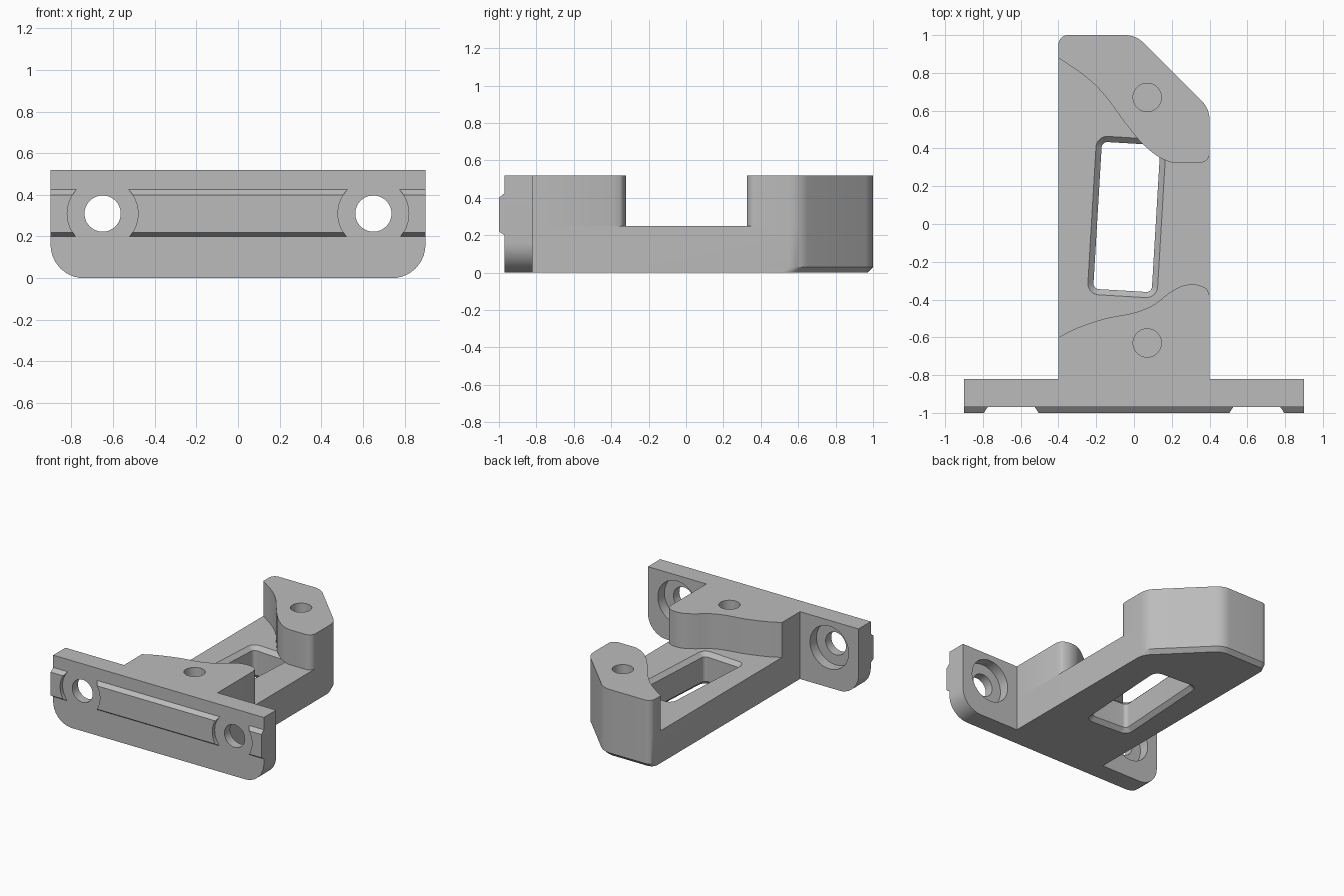
import bpy, bmesh, math
from mathutils import Vector, Matrix

if "Cube" in bpy.data.objects:
    bpy.data.objects.remove(bpy.data.objects["Cube"])

grey = bpy.data.materials.new("plain grey")
grey.use_nodes = True
grey.diffuse_color = (0.5, 0.5, 0.5, 1)
grey.node_tree.nodes["Principled BSDF"].inputs["Base Color"].default_value = (0.5, 0.5, 0.5, 1)


def rounded(corners, steps=8):
    """Polygon with filleted corners, each given as (x, y, radius)."""
    pts, n = [], len(corners)
    for i, (x, y, r) in enumerate(corners):
        p = Vector((x, y))
        if r == 0:
            pts.append(p)
            continue
        a = (Vector(corners[i - 1][:2]) - p).normalized()
        b = (Vector(corners[(i + 1) % n][:2]) - p).normalized()
        half = a.angle(b) / 2
        c = p + (a + b).normalized() * r / math.sin(half)
        u = p + a * r / math.tan(half) - c
        w = p + b * r / math.tan(half) - c
        pts += [c + u.lerp(w, k / steps).normalized() * r for k in range(steps + 1)]
    return pts


def flowing(knots, steps=6):
    """Smooth curve through the knots."""
    k = [Vector(p) for p in knots]
    k = [2 * k[0] - k[1]] + k + [2 * k[-1] - k[-2]]
    out = []
    for a, b, c, d in zip(k, k[1:], k[2:], k[3:]):
        for s in range(steps):
            t = s / steps
            out.append(0.5 * (2 * b + (c - a) * t + (2 * a - 5 * b + 4 * c - d) * t ** 2
                              + (3 * b - a - 3 * c + d) * t ** 3))
    return out + [k[-2]]


def loft(name, rings, upright=False):
    """Solid through (outline, level) rings; upright puts outlines in xz and levels in y."""
    bm = bmesh.new()
    loops = []
    for outline, h in rings:
        loops.append([bm.verts.new((p.x, h, p.y) if upright else (p.x, p.y, h)) for p in outline])
    bm.faces.new(loops[0])
    bm.faces.new(loops[-1])
    for lo, hi in zip(loops, loops[1:]):
        for i in range(len(lo)):
            bm.faces.new((lo[i - 1], lo[i], hi[i], hi[i - 1]))
    bmesh.ops.recalc_face_normals(bm, faces=bm.faces)
    me = bpy.data.meshes.new(name)
    bm.to_mesh(me)
    bm.free()
    me.materials.append(grey)
    ob = bpy.data.objects.new(name, me)
    bpy.context.collection.objects.link(ob)
    return ob


def circle(x, y, r, n=48):
    return [Vector((x + r * math.cos(2 * math.pi * i / n), y + r * math.sin(2 * math.pi * i / n)))
            for i in range(n)]


def finish(ob, cutters=()):
    """Cut the part, drop the cutters and shade it."""
    for c in cutters:
        m = ob.modifiers.new("cut", "BOOLEAN")
        m.operation, m.solver, m.object = "DIFFERENCE", "EXACT", c
    if cutters:
        bpy.context.view_layer.update()
        me = bpy.data.meshes.new_from_object(ob.evaluated_get(bpy.context.evaluated_depsgraph_get()))
        ob.modifiers.clear()
        ob.data = me
        for c in cutters:
            bpy.data.objects.remove(c)
    bpy.ops.object.select_all(action="DESELECT")
    ob.select_set(True)
    bpy.context.view_layer.objects.active = ob
    bpy.ops.object.shade_smooth_by_angle(angle=math.radians(25))


TOP, FLOOR, FRONT, BACK = 0.52, 0.25, -0.97, -0.82
BOLT_X, BOLT_Z = 0.65, 0.31

# Mounting plate with counterbored bolt holes
plate = loft("mounting_plate", [(rounded([(-0.9, 0, 0.16), (0.9, 0, 0.16), (0.9, TOP, 0), (-0.9, TOP, 0)]), y)
                                for y in (FRONT, BACK)], True)
cutters = []
for s in (-1, 1):
    cutters.append(loft("bolt_cutter", [(circle(s * BOLT_X, BOLT_Z, r), y) for r, y in
                                        ((0.087, -1.1), (0.087, -0.9), (0.165, -0.9), (0.165, -0.7))], True))
finish(plate, cutters)


# Locating ridge on the front, interrupted around the bolts
def ridge_ring(low, high):
    return [Vector(p) for p in ((-0.9, low), (0.9, low), (0.9, high), (-0.9, high))]


ridge = loft("locating_ridge", [(ridge_ring(0.2, 0.425), FRONT), (ridge_ring(0.22, 0.4), -1)], True)
finish(ridge, [loft("ridge_cutter", [(circle(s * BOLT_X, BOLT_Z, 0.17), y) for y in (-1.1, -0.9)], True)
               for s in (-1, 1)])


# Rear end of the arm, optionally drawn in for the bottom chamfer
def rear_corners(d=0.0):
    back, diag = 1 - d, 1.01 - d * math.sqrt(2)
    return [(0.4, diag - 0.4, 0.14), (diag - back, back, 0.14), (-0.4, back, 0.05)]


def arm_ring(d=0.0):
    return rounded([(-0.4, BACK, 0), (0.4, BACK, 0)] + rear_corners(d))


arm = loft("arm", [(arm_ring(0.03), 0), (arm_ring(), 0.03), (arm_ring(), FLOOR)])


# Slanted window with chamfered rims
def window_ring(grow):
    w, h, r = 0.155 + grow, 0.39 + grow, 0.03 + grow
    turn = Matrix.Rotation(math.radians(-3.4), 2)
    return [turn @ p + Vector((-0.038, 0.037))
            for p in rounded([(-w, -h, r), (w, -h, r), (w, h, r), (-w, h, r)])]


finish(arm, [loft("window_cutter", [(window_ring(g), z) for g, z in
                                    ((0.031, -0.001), (0, 0.03), (0, FLOOR - 0.03), (0.031, FLOOR + 0.001))])])

# Raised blocks with flowing inner walls and blind screw holes
front_wall = flowing([(0.4, -0.38), (0.38, -0.34), (0.32, -0.32), (0.25, -0.33), (0.18, -0.37),
                      (0.1, -0.43), (0, -0.47), (-0.15, -0.5), (-0.3, -0.55), (-0.4, -0.6)])
rear_wall = flowing([(-0.4, 0.88), (-0.25, 0.775), (-0.15, 0.675), (-0.05, 0.54),
                     (0.04, 0.43), (0.13, 0.355), (0.2, 0.325)])
front_outline = [Vector((-0.4, BACK)), Vector((0.4, BACK))] + front_wall
rear_outline = rounded([(p.x, p.y, 0) for p in rear_wall] + [(0.4, 0.325, 0.05)] + rear_corners())
for name, outline, y in (("front_block", front_outline, -0.63), ("rear_block", rear_outline, 0.67)):
    block = loft(name, [(outline, FLOOR), (outline, TOP)])
    finish(block, [loft("screw_cutter", [(circle(0.07, y, 0.075), z) for z in (0.28, 0.6)])])
